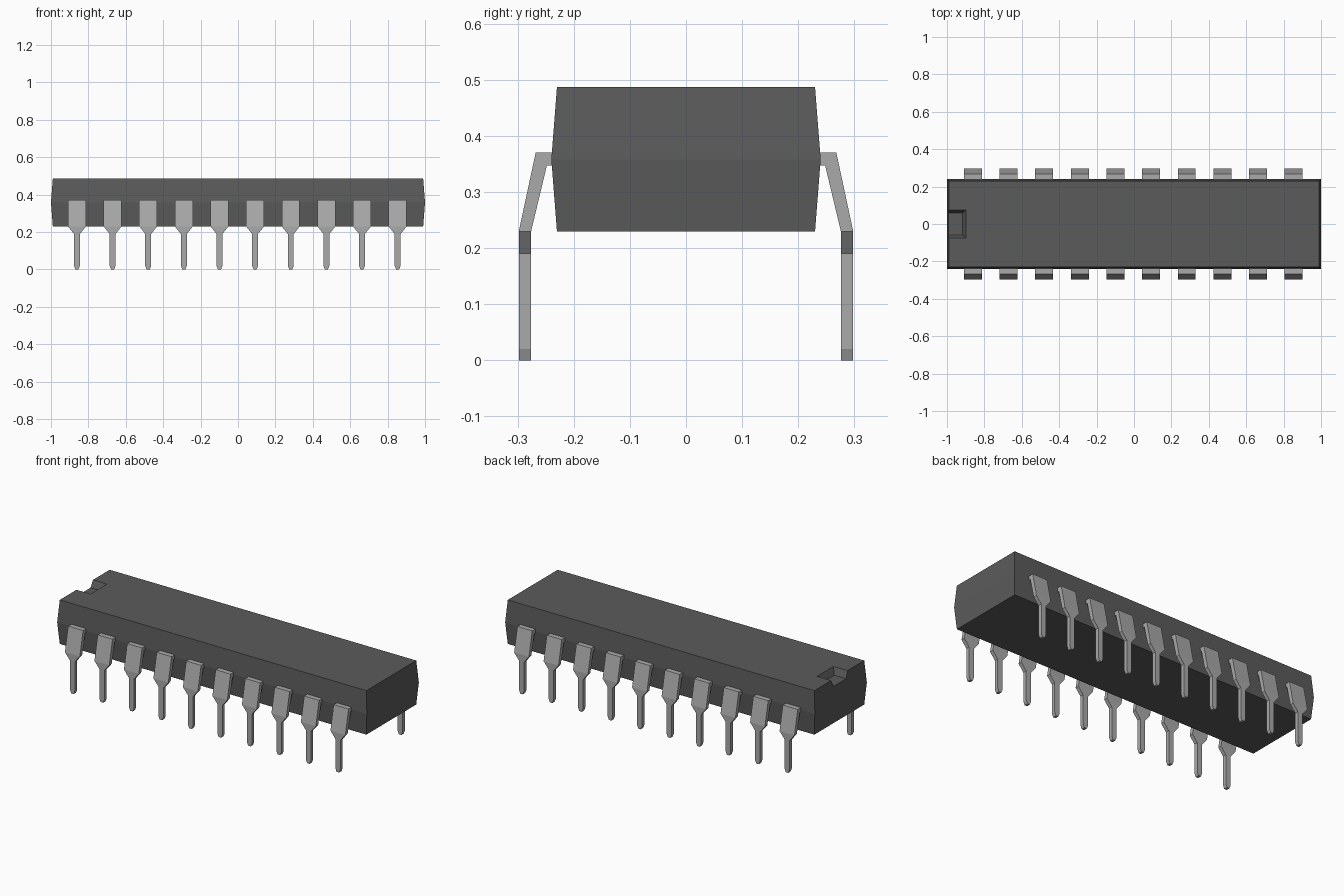
import bpy
import bmesh

old = bpy.data.objects.get("Cube")
if old:
    bpy.data.objects.remove(old, do_unlink=True)


def material(name, rgb):
    mat = bpy.data.materials.new(name)
    mat.use_nodes = True
    colour = (*rgb, 1.0)
    mat.diffuse_color = colour
    mat.node_tree.nodes["Principled BSDF"].inputs["Base Color"].default_value = colour
    return mat


def loft(name, rings, mat):
    """Join a series of four-point rings into a closed flat-faced solid."""
    bm = bmesh.new()
    loops = [[bm.verts.new(p) for p in ring] for ring in rings]
    for a, b in zip(loops, loops[1:]):
        for i in range(4):
            j = (i + 1) % 4
            bm.faces.new((a[i], a[j], b[j], b[i]))
    bm.faces.new(loops[0])
    bm.faces.new(loops[-1])
    bmesh.ops.recalc_face_normals(bm, faces=bm.faces)
    mesh = bpy.data.meshes.new(name)
    bm.to_mesh(mesh)
    bm.free()
    mesh.materials.append(mat)
    obj = bpy.data.objects.new(name, mesh)
    bpy.context.collection.objects.link(obj)
    return obj


def rect(x0, x1, y, z):
    return [(x0, -y, z), (x1, -y, z), (x1, y, z), (x0, y, z)]


plastic = material("dark grey plastic", (0.105, 0.105, 0.105))
metal = material("light grey metal", (0.40, 0.40, 0.40))

# Moulded body, widest at the parting line
body = loft("body", [
    rect(-0.99, 0.99, 0.23, 0.23),
    rect(-1.0, 1.0, 0.24, 0.358),
    rect(-0.99, 0.99, 0.23, 0.487),
], plastic)

# Tapered orientation notch cut into the top of one end
cutter = loft("notch_cutter", [
    rect(-1.1, -0.917, 0.058, 0.447),
    rect(-1.1, -0.899, 0.076, 0.487),
    rect(-1.1, -0.890, 0.085, 0.507),
], plastic)
cutter.hide_render = True
cut = body.modifiers.new("notch", 'BOOLEAN')
cut.operation = 'DIFFERENCE'
cut.solver = 'EXACT'
cut.object = cutter
bpy.context.view_layer.objects.active = body
bpy.ops.object.modifier_apply(modifier=cut.name)
bpy.data.objects.remove(cutter, do_unlink=True)

# Bent pin stations: outer y, outer z, inner y, inner z, half width
STATIONS = [
    (0.232, 0.37, 0.232, 0.347, 0.048),
    (0.268, 0.37, 0.248, 0.347, 0.048),
    (0.298, 0.23, 0.276, 0.23, 0.048),
    (0.298, 0.19, 0.276, 0.19, 0.016),
    (0.298, 0.02, 0.276, 0.02, 0.016),
    (0.298, 0.0, 0.276, 0.0, 0.008),
]

# Ten pins along each long side
for side, label in ((-1, "front"), (1, "back")):
    for i in range(10):
        x = -0.861 + 0.1905 * i
        loft(f"{label}_pin_{i + 1}", [
            [(x - w, side * yo, zo), (x + w, side * yo, zo),
             (x + w, side * yi, zi), (x - w, side * yi, zi)]
            for yo, zo, yi, zi, w in STATIONS
        ], metal)
